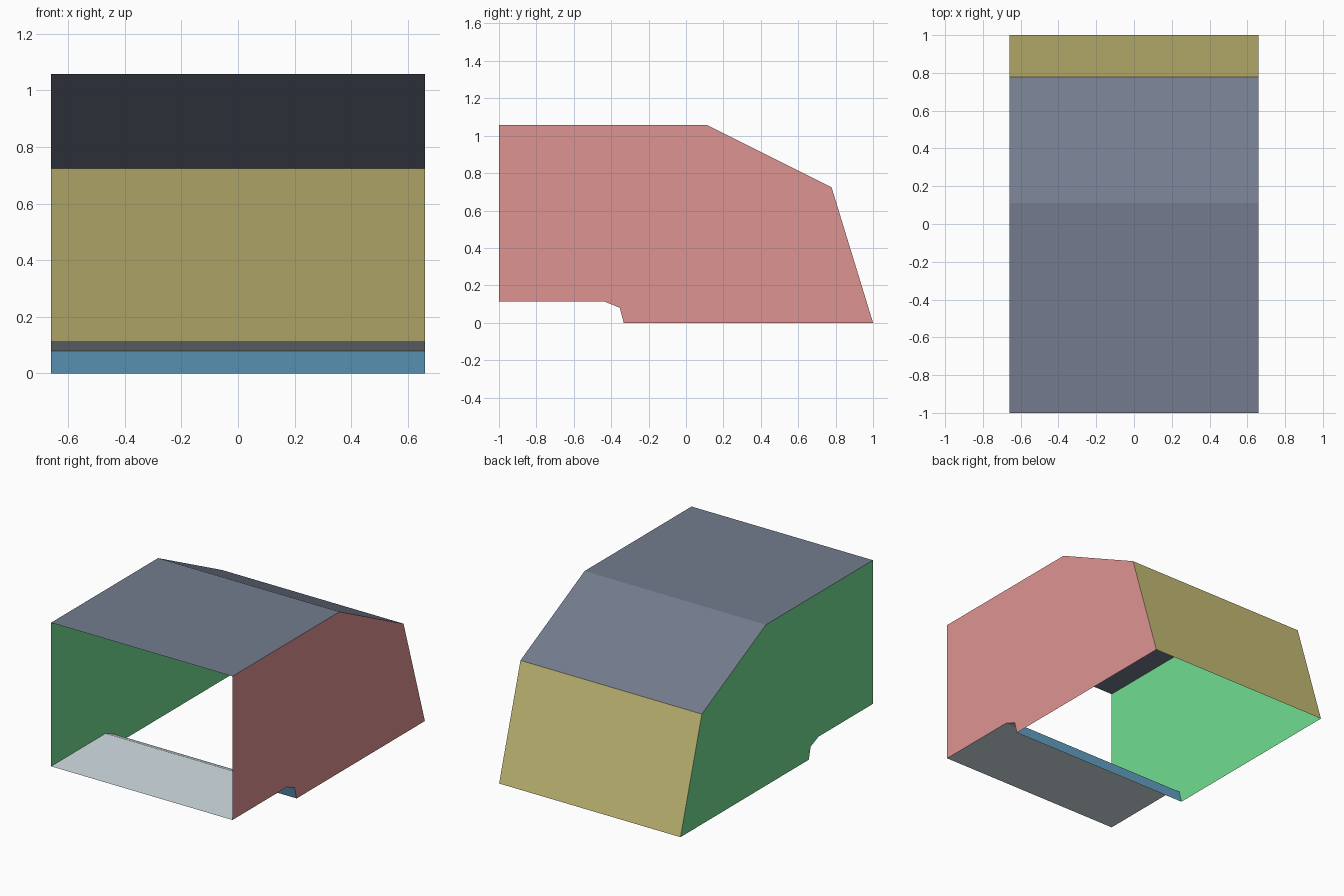
import bpy

if "Cube" in bpy.data.objects:
    bpy.data.objects.remove(bpy.data.objects["Cube"])

HALF = 0.66  # half width along x

# Side profile in (y, z), split into the sheet runs that are present
ROOF = [(-1, 1.058), (0.112, 1.058), (0.778, 0.725)]
BACK = [(0.778, 0.725), (1, 0)]
RISER = [(-0.333, 0), (-0.354, 0.08)]
FLOOR = [(-0.354, 0.08), (-0.435, 0.113), (-1, 0.113)]


def material(name, r, g, b):
    def lin(c):
        c /= 255
        return c / 12.92 if c <= 0.04045 else ((c + 0.055) / 1.055) ** 2.4
    m = bpy.data.materials.new(name)
    m.diffuse_color = (lin(r), lin(g), lin(b), 1)
    m.use_nodes = True
    m.node_tree.nodes["Principled BSDF"].inputs["Base Color"].default_value = m.diffuse_color
    return m


def add_mesh(name, verts, faces, mat):
    me = bpy.data.meshes.new(name)
    me.from_pydata(verts, [], faces)
    me.materials.append(mat)
    ob = bpy.data.objects.new(name, me)
    bpy.context.collection.objects.link(ob)
    return ob


def sheet(name, path, mat):
    """Open sheet: a path swept across the full width, outward normals."""
    verts = [(x, y, z) for y, z in path for x in (-HALF, HALF)]
    faces = [(2 * i, 2 * i + 1, 2 * i + 3, 2 * i + 2) for i in range(len(path) - 1)]
    add_mesh(name, verts, faces, mat)


def side(name, x, mat):
    """Flat side wall filling the whole profile."""
    outline = ROOF + BACK[1:] + RISER + FLOOR[1:]
    order = list(range(len(outline)))
    if x > 0:
        order.reverse()
    add_mesh(name, [(x, y, z) for y, z in outline], [order], mat)


# Open-fronted shell
sheet("roof", ROOF, material("slate", 115, 123, 141))
sheet("back_panel", BACK, material("straw yellow", 201, 191, 120))
sheet("floor_riser", RISER, material("blue", 100, 164, 200))
sheet("front_floor", FLOOR, material("pale grey", 212, 224, 230))
side("right_wall", HALF, material("dusty pink", 222, 148, 145))
side("left_wall", -HALF, material("green", 113, 221, 145))
